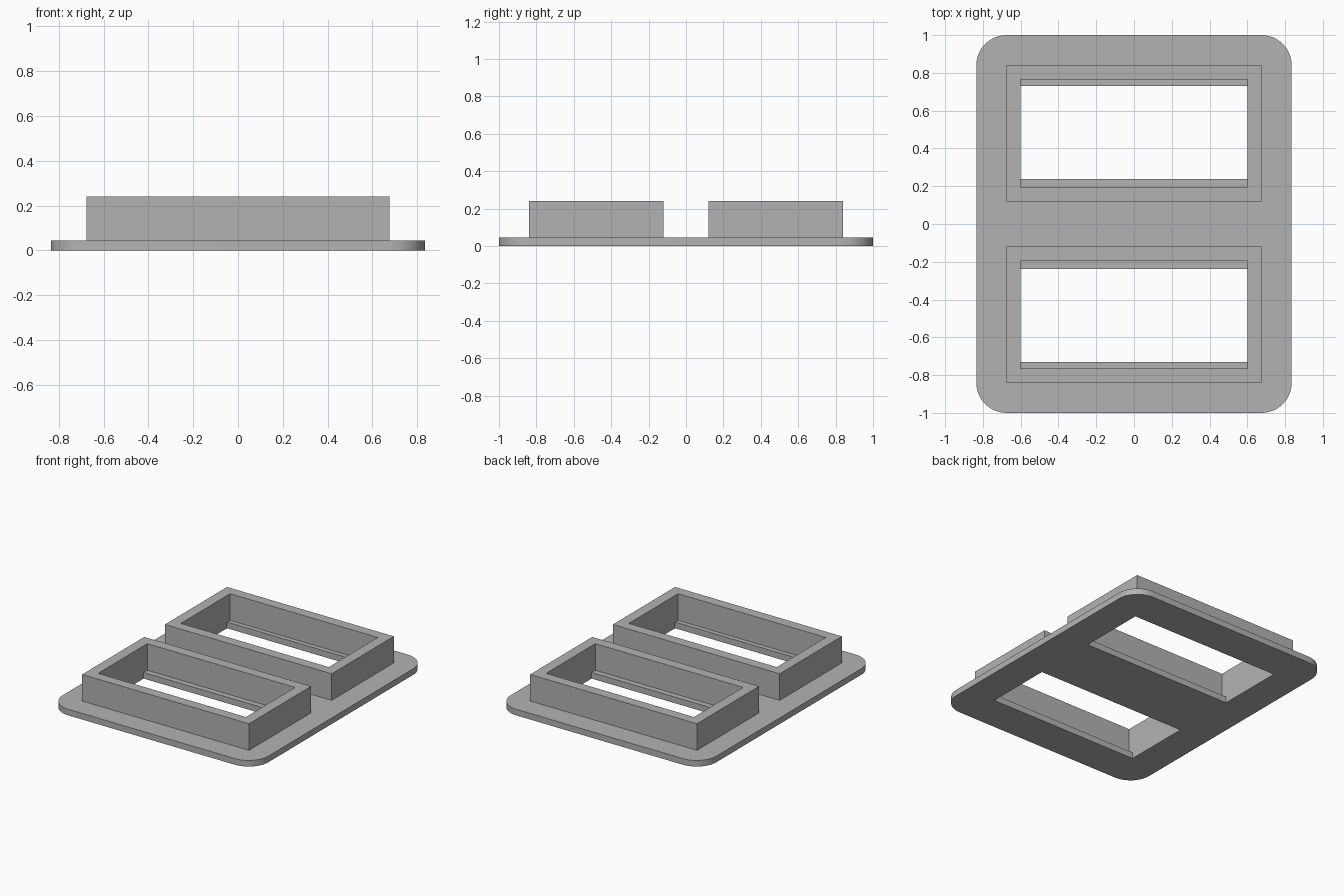
import bpy
import bmesh
from math import cos, sin, pi, radians

cube = bpy.data.objects.get("Cube")
if cube:
    bpy.data.objects.remove(cube, do_unlink=True)

GREY = (0.45, 0.45, 0.45, 1.0)
grey = bpy.data.materials.new("plain grey")
grey.use_nodes = True
grey.diffuse_color = GREY
grey.node_tree.nodes["Principled BSDF"].inputs["Base Color"].default_value = GREY


def rectangle(half_x, y0, y1):
    return [(-half_x, y0), (half_x, y0), (half_x, y1), (-half_x, y1)]


def rounded_rectangle(half_x, half_y, radius, steps=12):
    points = []
    for corner, (sx, sy) in enumerate([(1, 1), (-1, 1), (-1, -1), (1, -1)]):
        for i in range(steps + 1):
            a = (corner + i / steps) * pi / 2
            points.append((sx * (half_x - radius) + radius * cos(a),
                           sy * (half_y - radius) + radius * sin(a)))
    return points


def slab(name, outlines, z0, z1):
    """Extrude a filled outline; further outlines inside it become holes."""
    curve = bpy.data.curves.new(name, 'CURVE')
    curve.dimensions = '2D'
    curve.fill_mode = 'BOTH'
    curve.extrude = (z1 - z0) / 2
    for outline in outlines:
        spline = curve.splines.new('POLY')
        spline.points.add(len(outline) - 1)
        for point, (x, y) in zip(spline.points, outline):
            point.co = (x, y, 0, 1)
        spline.use_cyclic_u = True
    source = bpy.data.objects.new(name + "_outline", curve)
    bpy.context.collection.objects.link(source)
    bpy.context.view_layer.update()
    evaluated = source.evaluated_get(bpy.context.evaluated_depsgraph_get())
    mesh = bpy.data.meshes.new_from_object(evaluated)
    bpy.data.objects.remove(source, do_unlink=True)
    bpy.data.curves.remove(curve)

    # Weld the caps to the walls and lift the slab into place
    bm = bmesh.new()
    bm.from_mesh(mesh)
    bmesh.ops.remove_doubles(bm, verts=bm.verts, dist=0.0005)
    bmesh.ops.translate(bm, verts=bm.verts, vec=(0, 0, (z0 + z1) / 2))
    bmesh.ops.recalc_face_normals(bm, faces=bm.faces)
    bm.to_mesh(mesh)
    bm.free()
    mesh.name = name
    mesh.materials.clear()
    mesh.materials.append(grey)

    obj = bpy.data.objects.new(name, mesh)
    bpy.context.collection.objects.link(obj)
    bpy.ops.object.select_all(action='DESELECT')
    obj.select_set(True)
    bpy.context.view_layer.objects.active = obj
    bpy.ops.object.shade_smooth_by_angle(angle=radians(30))
    return obj


THICK, TOP = 0.045, 0.24

# Base plate with two window openings
slab("base_plate",
     [rounded_rectangle(0.835, 1.0, 0.16),
      rectangle(0.6, 0.237, 0.73),
      rectangle(0.6, -0.73, -0.237)], 0, THICK)

# Raised rims, set back from the openings to leave narrow ledges
for name, centre in (("front_rim", -0.48), ("back_rim", 0.48)):
    slab(name,
         [rectangle(0.677, centre - 0.36, centre + 0.36),
          rectangle(0.6, centre - 0.285, centre + 0.285)], THICK, TOP)
